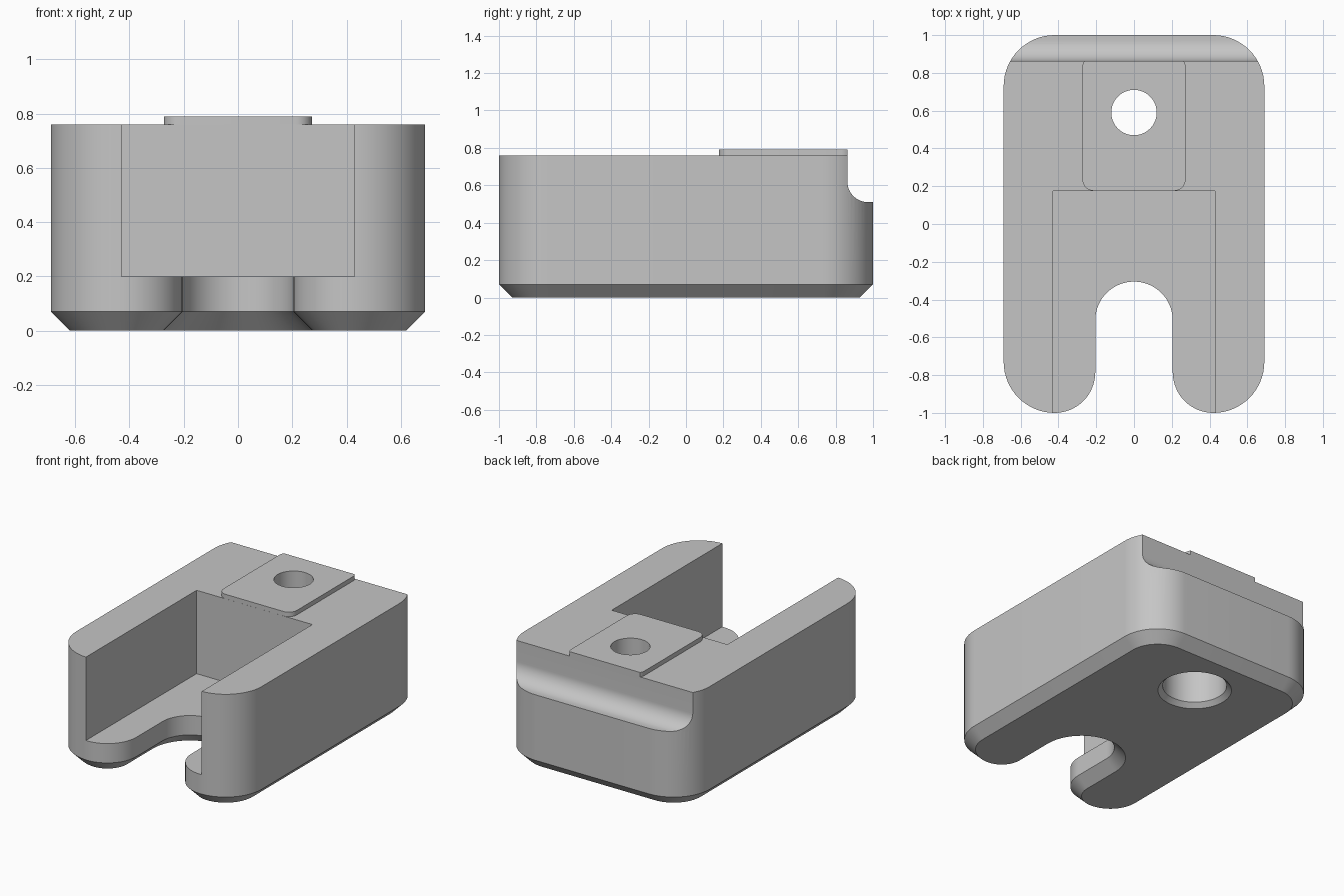
import bpy
import bmesh
from math import cos, sin, radians

cube = bpy.data.objects.get("Cube")
if cube:
    bpy.data.objects.remove(cube, do_unlink=True)

grey = bpy.data.materials.new("plain_grey")
grey.use_nodes = True
COLOUR = (0.56, 0.56, 0.56, 1)
grey.diffuse_color = COLOUR
grey.node_tree.nodes["Principled BSDF"].inputs["Base Color"].default_value = COLOUR


def arc(cx, cy, r, start, end, steps=16):
    angles = [radians(start + (end - start) * i / steps) for i in range(steps + 1)]
    return [(cx + r * cos(a), cy + r * sin(a)) for a in angles]


def loft(name, rings):
    """Skin a stack of equal-length 3D rings and cap both ends."""
    bm = bmesh.new()
    loops = [[bm.verts.new(p) for p in ring] for ring in rings]
    n = len(loops[0])
    for a, b in zip(loops, loops[1:]):
        for i in range(n):
            j = (i + 1) % n
            bm.faces.new((a[i], a[j], b[j], b[i]))
    bm.faces.new(loops[0][::-1])
    bm.faces.new(loops[-1])
    bmesh.ops.remove_doubles(bm, verts=bm.verts, dist=1e-5)
    bmesh.ops.recalc_face_normals(bm, faces=bm.faces)
    mesh = bpy.data.meshes.new(name)
    bm.to_mesh(mesh)
    bm.free()
    mesh.materials.append(grey)
    obj = bpy.data.objects.new(name, mesh)
    bpy.context.collection.objects.link(obj)
    return obj


def at_z(points, z):
    return [(x, y, z) for x, y in points]


def rounded_rect(x0, x1, y0, y1, r):
    return (arc(x1 - r, y1 - r, r, 0, 90, 8) + arc(x0 + r, y1 - r, r, 90, 180, 8)
            + arc(x0 + r, y0 + r, r, 180, 270, 8) + arc(x1 - r, y0 + r, r, 270, 360, 8))


def footprint(inset):
    """Rounded block with a round-ended slot in the front, shrunk by inset."""
    big, small, slot = 0.27 - inset, 0.215 - inset, 0.205 + inset
    return (arc(0.42, 0.73, big, 0, 90) + arc(-0.42, 0.73, big, 90, 180)
            + arc(-0.42, -0.73, big, 180, 270) + arc(-0.42, -0.785, small, 270, 360)
            + arc(0, -0.51, slot, 180, 0, 32)
            + arc(0.42, -0.785, small, 180, 270) + arc(0.42, -0.73, big, 270, 360))


def combine(target, tool, operation):
    tool.hide_render = True
    mod = target.modifiers.new(tool.name, "BOOLEAN")
    mod.operation = operation
    mod.solver = "EXACT"
    mod.object = tool
    bpy.context.view_layer.objects.active = target
    bpy.ops.object.modifier_apply(modifier=mod.name)
    bpy.data.objects.remove(tool, do_unlink=True)


# Main block with a chamfered bottom edge
body = loft("slotted_block", [at_z(footprint(0.07), 0), at_z(footprint(0), 0.07),
                              at_z(footprint(0), 0.76)])

# Open pocket at the front
pocket = [(-0.43, -1.2), (0.43, -1.2), (0.43, 0.175), (-0.43, 0.175)]
combine(body, loft("pocket_cutter", [at_z(pocket, 0.2), at_z(pocket, 1)]), "DIFFERENCE")

# Raised pad on top
pad = rounded_rect(-0.273, 0.273, 0.1755, 0.89, 0.06)
combine(body, loft("raised_pad", [at_z(pad, 0.7), at_z(pad, 0.79)]), "UNION")

# Filleted step along the top of the back
step = [(1.2, 0.51), (1.2, 1), (0.863, 1)] + arc(0.973, 0.62, 0.11, 180, 270)
combine(body, loft("step_cutter", [[(x, y, z) for y, z in step] for x in (-1, 1)]), "DIFFERENCE")

# Bolt hole with a wide chamfered counterbore underneath
bore = [(0.25, -0.02), (0.2, 0.03), (0.2, 0.45), (0.12, 0.45), (0.12, 1)]
rings = [at_z(arc(0, 0.59, r, 0, 360, 64)[:-1], z) for r, z in bore]
combine(body, loft("hole_cutter", rings), "DIFFERENCE")

# Smooth the round walls, keep the edges crisp
bpy.ops.object.select_all(action="DESELECT")
body.select_set(True)
bpy.context.view_layer.objects.active = body
bpy.ops.object.shade_smooth_by_angle(angle=radians(25))
